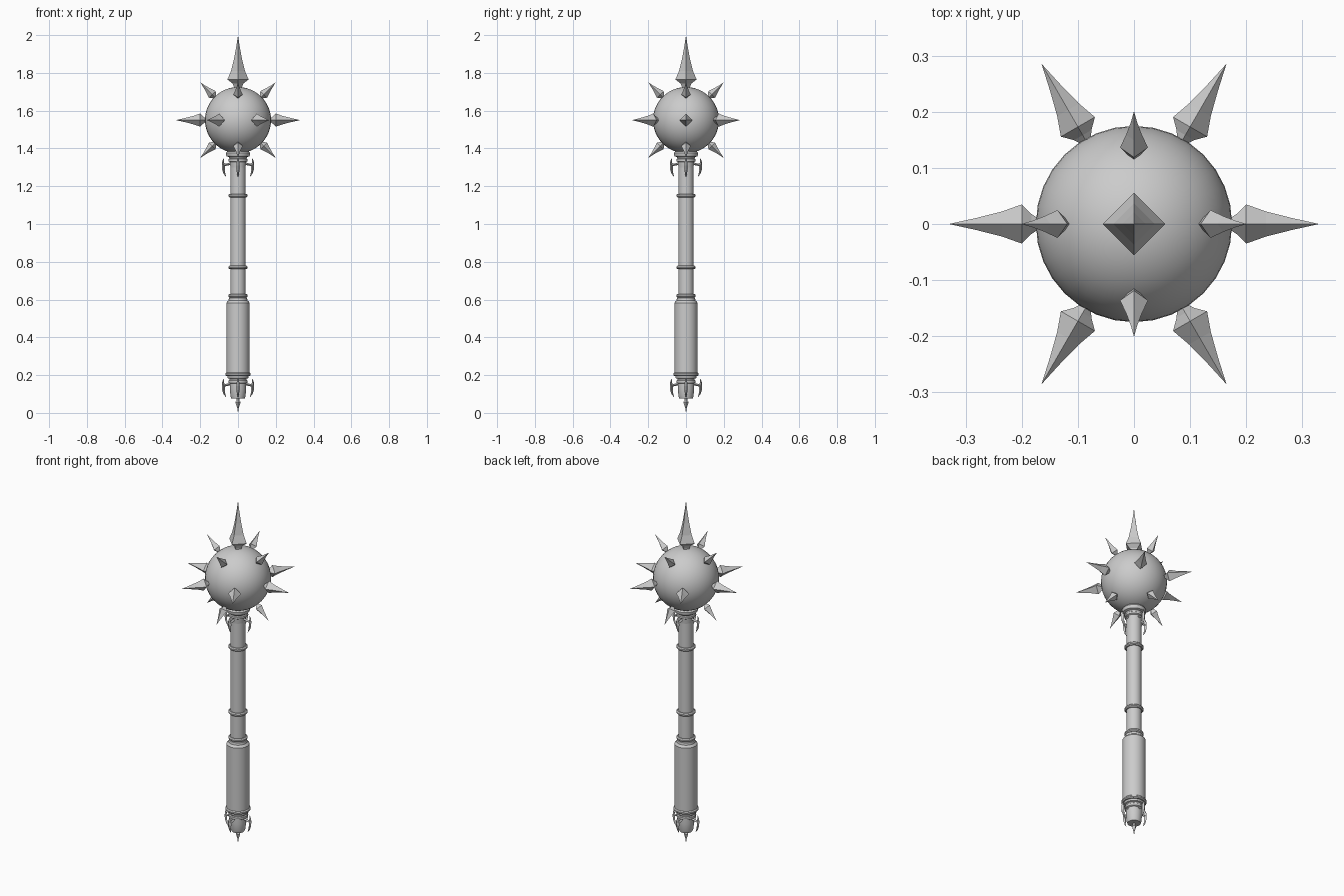
import bpy, bmesh
from math import radians, sin, cos, pi
from mathutils import Vector, Matrix

if "Cube" in bpy.data.objects:
    bpy.data.objects.remove(bpy.data.objects["Cube"])

CENTRE = Vector((0, 0, 1.55))


def finish(bm, name, smooth=True):
    bmesh.ops.recalc_face_normals(bm, faces=bm.faces)
    me = bpy.data.meshes.new(name)
    bm.to_mesh(me)
    bm.free()
    ob = bpy.data.objects.new(name, me)
    bpy.context.collection.objects.link(ob)
    if smooth:
        bpy.ops.object.select_all(action='DESELECT')
        ob.select_set(True)
        bpy.context.view_layer.objects.active = ob
        bpy.ops.object.shade_smooth_by_angle(angle=radians(35))
    return ob


def loft(bm, rings):
    """Bridge equal-sized rings of points and cap both ends."""
    vs = [[bm.verts.new(p) for p in r] for r in rings]
    n = len(vs[0])
    for a, b in zip(vs, vs[1:]):
        for i in range(n):
            j = (i + 1) % n
            bm.faces.new((a[i], a[j], b[j], b[i]))
    bm.faces.new(vs[0])
    bm.faces.new(vs[-1])


def turned(name, profile, sides=24, smooth=True, matrix=None):
    """Revolve (radius, height) points around z."""
    bm = bmesh.new()
    loft(bm, [[(r * cos(2 * pi * i / sides), r * sin(2 * pi * i / sides), z)
               for i in range(sides)] for r, z in profile])
    bmesh.ops.remove_doubles(bm, verts=bm.verts, dist=1e-5)
    if matrix:
        bm.transform(matrix)
    return finish(bm, name, smooth)


def ring(name, z, r, h):
    return turned(name, [(0.035, z - h), (r - h * 0.6, z - h), (r, z - h * 0.4),
                         (r, z + h * 0.4), (r - h * 0.6, z + h), (0.035, z + h)])


def spike(name, profile, azimuth, elevation):
    """Four-sided spike pointing out from the ball centre."""
    m = (Matrix.Translation(CENTRE) @ Matrix.Rotation(radians(azimuth), 4, 'Z')
         @ Matrix.Rotation(radians(90 - elevation), 4, 'Y'))
    return turned(name, profile, 4, False, m)


def claws(name, z0):
    """Four curved fangs on short arms, z0 is the arm height."""
    path = [(0.076, 0.036, 0.0005, 0.0005), (0.079, 0.018, 0.007, 0.005),
            (0.078, -0.002, 0.012, 0.008), (0.077, -0.025, 0.009, 0.007),
            (0.072, -0.045, 0.005, 0.005), (0.063, -0.063, 0.0005, 0.0005)]
    arm = [(0.03, 0.010, 0.009), (0.055, 0.004, 0.006), (0.076, 0.0, 0.007)]
    for k in range(4):
        bm = bmesh.new()
        loft(bm, [[(r + d, 0, z0 + z), (r, w, z0 + z), (r - d, 0, z0 + z), (r, -w, z0 + z)]
                  for r, z, w, d in path])
        loft(bm, [[(r, w, z0 + z), (r, 0, z0 + z + w), (r, -w, z0 + z), (r, 0, z0 + z - w)]
                  for r, z, w in arm])
        bm.transform(Matrix.Rotation(k * pi / 2, 4, 'Z'))
        finish(bm, f"{name}_{k + 1}", False)


# Ball head
bm = bmesh.new()
bmesh.ops.create_uvsphere(bm, u_segments=32, v_segments=24, radius=0.175,
                          matrix=Matrix.Translation(CENTRE))
finish(bm, "ball_head")

# Spikes: one on top, six around the equator, four above and four below
spike("top_spike", [(0.022, 0.15), (0.022, 0.178), (0.03, 0.195), (0.056, 0.215),
                    (0.037, 0.26), (0.021, 0.325), (0.009, 0.39), (0, 0.45)], 0, 90)
side = [(0.012, 0.16), (0.012, 0.174), (0.018, 0.183), (0.035, 0.20),
        (0.0225, 0.235), (0.011, 0.28), (0, 0.33)]
for i in range(6):
    spike(f"side_spike_{i + 1}", side, i * 60, 0)
small = [(0.011, 0.16), (0.011, 0.174), (0.025, 0.193), (0.014, 0.225),
         (0.006, 0.255), (0, 0.284)]
for i in range(4):
    spike(f"upper_spike_{i + 1}", small, i * 90, 45)
    spike(f"lower_spike_{i + 1}", small, i * 90, -45)

# Shaft with collar and bands
turned("shaft", [(0.04, 0.58), (0.04, 1.40)])
turned("head_collar", [(0.04, 1.30), (0.043, 1.328), (0.05, 1.332), (0.05, 1.343),
                       (0.045, 1.347), (0.048, 1.354), (0.06, 1.358), (0.064, 1.366),
                       (0.064, 1.376), (0.058, 1.384), (0.05, 1.40)])
for name, z in (("upper_band", 1.15), ("lower_band", 0.77), ("grip_band", 0.62)):
    ring(name, z, 0.051, 0.009)
claws("head_claw", 1.312)

# Grip
turned("grip", [(0.05, 0.20), (0.061, 0.212), (0.061, 0.583), (0.056, 0.59),
                (0.05, 0.595), (0.048, 0.608), (0.04, 0.612)])
ring("grip_base_band", 0.205, 0.067, 0.009)

# Pommel
turned("pommel", [(0.035, 0.075), (0.04, 0.09), (0.043, 0.13), (0.043, 0.155),
                  (0.05, 0.159), (0.05, 0.171), (0.045, 0.175), (0.046, 0.181),
                  (0.055, 0.184), (0.055, 0.194), (0.048, 0.205)])
claws("pommel_claw", 0.145)
turned("pommel_spike", [(0, 0.0), (0.004, 0.025), (0.014, 0.056), (0.007, 0.066),
                        (0.007, 0.085)], 4, False)
